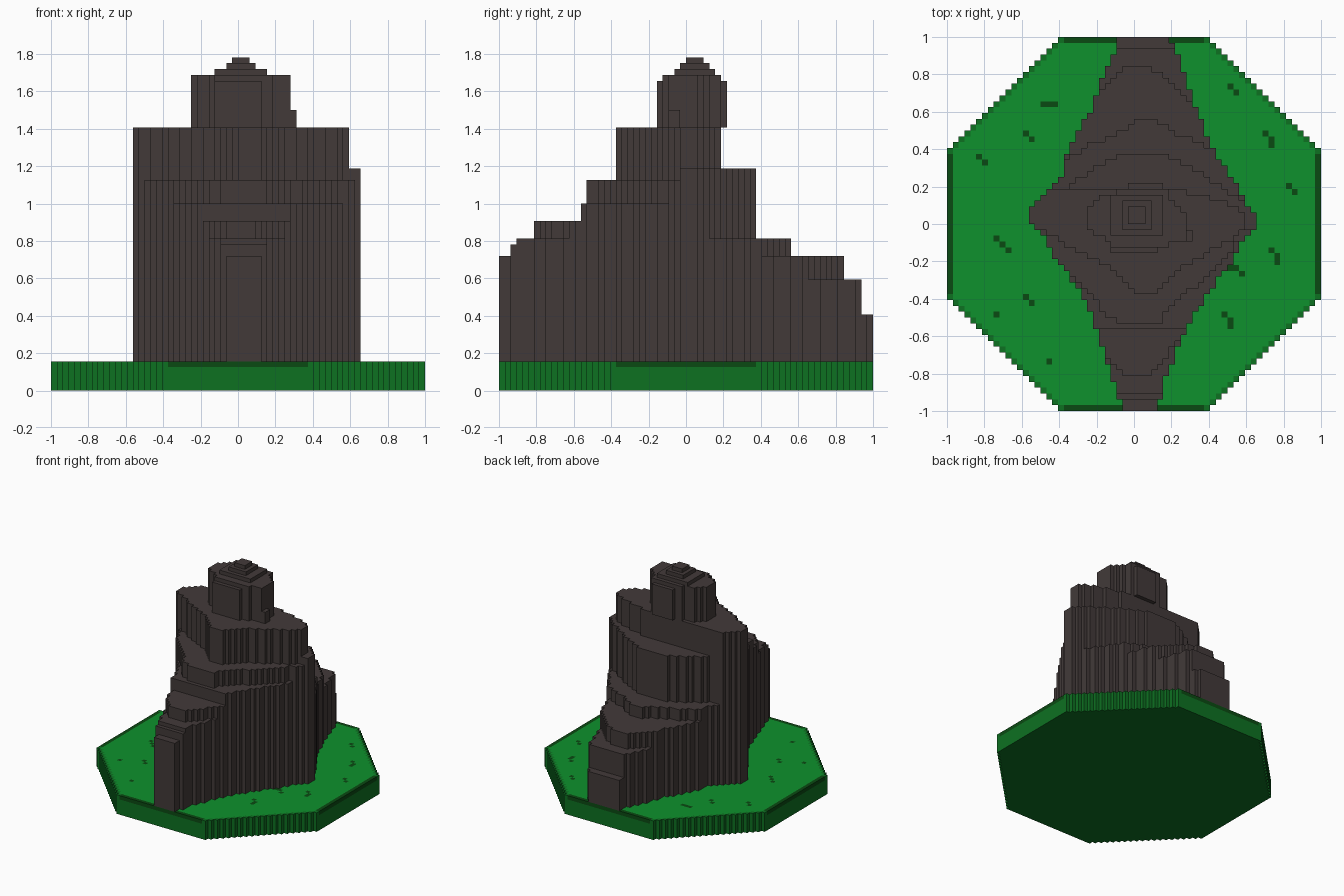
import bpy, bmesh, math

cube = bpy.data.objects.get("Cube")
if cube:
    bpy.data.objects.remove(cube, do_unlink=True)

N = 32                 # cells per unit
U = 1.0 / N            # cell size


def material(name, rgb):
    m = bpy.data.materials.new(name)
    m.use_nodes = True
    col = (*rgb, 1.0)
    m.diffuse_color = col
    bsdf = m.node_tree.nodes["Principled BSDF"]
    bsdf.inputs["Base Color"].default_value = col
    bsdf.inputs["Roughness"].default_value = 0.9
    return m


ROCK = material("rock grey", (0.0545, 0.0423, 0.0409))
GRASS = material("grass green", (0.0044, 0.283, 0.026))
SIDE = material("side green", (0.004, 0.165, 0.0155))
DARK = material("dark green", (0.003, 0.0685, 0.006))


def inside(x, y, poly):
    """Even-odd test of a point in a polygon."""
    hit = False
    for (x1, y1), (x2, y2) in zip(poly, poly[1:] + poly[:1]):
        if (y1 > y) != (y2 > y) and x < x1 + (y - y1) * (x2 - x1) / (y2 - y1):
            hit = not hit
    return hit


def raster(poly, within):
    return {c for c in within if inside((c[0] + .5) * U, (c[1] + .5) * U, poly)}


def slab(name, cells, z0, z1, mat):
    """Stepped slab covering the cells between two heights."""
    bm = bmesh.new()
    cache = {}

    def v(i, j, z):
        key = (i, j, z)
        if key not in cache:
            cache[key] = bm.verts.new((i * U, j * U, z))
        return cache[key]

    for i, j in sorted(cells):
        ring = [(i, j), (i + 1, j), (i + 1, j + 1), (i, j + 1)]
        bm.faces.new([v(a, b, z1) for a, b in ring])
        bm.faces.new([v(a, b, z0) for a, b in reversed(ring)])
        sides = [(0, -1), (1, 0), (0, 1), (-1, 0)]
        for k, (di, dj) in enumerate(sides):
            if (i + di, j + dj) not in cells:
                p, q = ring[k], ring[(k + 1) % 4]
                bm.faces.new([v(*p, z0), v(*q, z0), v(*q, z1), v(*p, z1)])
    me = bpy.data.meshes.new(name)
    bm.to_mesh(me)
    bm.free()
    me.materials.append(mat)
    ob = bpy.data.objects.new(name, me)
    bpy.context.collection.objects.link(ob)
    return ob


# Octagonal ground
grid = {(i, j) for i in range(-N, N) for j in range(-N, N)}
octagon = {(i, j) for i, j in grid if abs(i + .5) + abs(j + .5) <= 1.405 * N}
rim = {(i, j) for i, j in octagon
       if any(n not in octagon for n in ((i + 1, j), (i - 1, j), (i, j + 1), (i, j - 1)))}
border = {(i, j) for i, j in rim
          if max(abs(i + .5), abs(j + .5)) > N - 1 and min(abs(i + .5), abs(j + .5)) < 12.5}
GROUND = 5 * U
slab("ground_base", octagon, 0, 4 * U, SIDE)
slab("ground_rim", rim - border, 4 * U, GROUND, SIDE)
slab("border_strips", border, 4 * U, GROUND, DARK)

# Dark specks scattered in the grass
spots = [(-.49, .64), (-.46, .64), (-.43, .64), (-.58, .49), (-.55, .46), (-.83, .37),
         (-.80, .33), (-.74, -.07), (-.705, -.105), (-.675, -.135), (-.58, -.38),
         (-.55, -.415), (-.74, -.48), (-.455, -.73), (.515, .74), (.545, .71), (.70, .49),
         (.73, .455), (.73, .425), (.83, .205), (.86, .18), (.73, -.135), (.765, -.17),
         (.765, -.20), (.515, -.23), (.545, -.23), (.575, -.26), (.48, -.48),
         (.515, -.515), (.515, -.545)]
specks = {(math.floor(x * N), math.floor(y * N)) for x, y in spots}
slab("grass_specks", specks, 4 * U, GROUND, DARK)
slab("grass", octagon - rim - specks, 4 * U, GROUND, GRASS)

# Rock outline, then ever smaller terraces nested inside it
outline = [(-.065, -1.01), (.125, -1.01), (.155, -.86), (.25, -.62), (.375, -.40),
           (.50, -.235), (.58, -.10), (.66, .0), (.66, .04), (.61, .08), (.53, .24),
           (.41, .42), (.32, .66), (.26, .83), (.19, 1.01), (-.095, 1.01), (-.10, .92),
           (-.17, .80), (-.22, .62), (-.28, .55), (-.36, .38), (-.37, .28), (-.47, .18),
           (-.565, .09), (-.565, .02), (-.50, -.04), (-.43, -.17), (-.29, -.35),
           (-.20, -.56), (-.13, -.78), (-.09, -.90)]

# Back and front edges of the terraces, each running left to right
FAR = [(-1, 1.1), (1, 1.1)]
NEAR = [(-1, -1.1), (1, -1.1)]
back_a = [(-1, .94), (1, .94)]
back_b = [(-1, .55), (-.23, .60), (-.20, .69), (-.06, .845), (.08, .845), (.22, .75),
          (.31, .64), (1, .64)]
back_c = [(-1, .30), (-.37, .33), (-.26, .42), (-.10, .48), (.03, .565), (.10, .565),
          (.20, .50), (.37, .42), (1, .38)]
back_d = [(-1, .19), (-.35, .20), (-.25, .27), (-.08, .378), (.15, .378), (.30, .31),
          (.47, .20), (.58, .12), (1, .10)]
back_e = [(-1, .19), (.20, .19), (.42, .14), (.59, .06), (.595, -1.0)]
front_a = [(-1, -.94), (1, -.94)]
front_b = [(-1, -.91), (1, -.91)]
front_c = [(-1, -.64), (-.18, -.65), (-.13, -.75), (-.03, -.815), (.09, -.815),
           (.16, -.74), (.23, -.62), (1, -.62)]
front_d = [(-1, -.56), (1, -.56)]
front_e = [(-1, -.15), (-.45, -.15), (-.30, -.30), (-.20, -.42), (-.15, -.50),
           (-.03, -.535), (.13, -.535), (.21, -.42), (.38, -.30), (.50, -.16),
           (.57, -.08), (1, -.08)]
front_f = [(-1, -.03), (-.50, -.03), (-.33, -.13), (-.15, -.22), (.03, -.375),
           (.12, -.375), (.19, -.28), (.32, -.20), (.45, -.12), (.59, -.04), (1, -.02)]

levels = [(.406, FAR, NEAR), (.594, back_a, NEAR), (.719, back_b, NEAR),
          (.781, back_c, front_a), (.812, back_c, front_b), (.906, back_d, front_c),
          (1.0, back_d, front_d), (1.125, back_d, front_e), (1.188, back_d, front_f),
          (1.406, back_e, front_f)]
cells = raster(outline, grid)
z = GROUND
for n, (top, back, front) in enumerate(levels, 1):
    cells = raster(front + back[::-1], cells)
    slab(f"rock_terrace_{n}", cells, z, top, ROCK)
    z = top

# Summit block and its small stepped cap
block = [(-.255, -.03), (-.20, -.05), (-.13, -.10), (-.10, -.16), (.10, -.16), (.14, -.12),
         (.28, -.09), (.28, .05), (.19, .14), (.155, .22), (.02, .22), (-.10, .17),
         (-.20, .13), (-.255, .07)]
ledge = [(.27, -.10), (.315, -.10), (.315, -.03), (.27, -.03)]


def rect(x0, x1, y0, y1):
    return [(x0, y0), (x1, y0), (x1, y1), (x0, y1)]


summit = [(1.5, raster(block, grid) | raster(ledge, grid)),
          (1.656, raster(block, grid)),
          (1.688, {c for c in raster(block, grid) if -4 <= c[1] < 6}),
          (1.719, raster(rect(-.125, .156, -.063, .156), grid)),
          (1.75, raster(rect(-.063, .094, -.031, .125), grid)),
          (1.781, raster(rect(-.031, .063, 0, .094), grid))]
for n, (top, cells) in enumerate(summit, 1):
    slab(f"summit_step_{n}", cells, z, top, ROCK)
    z = top
